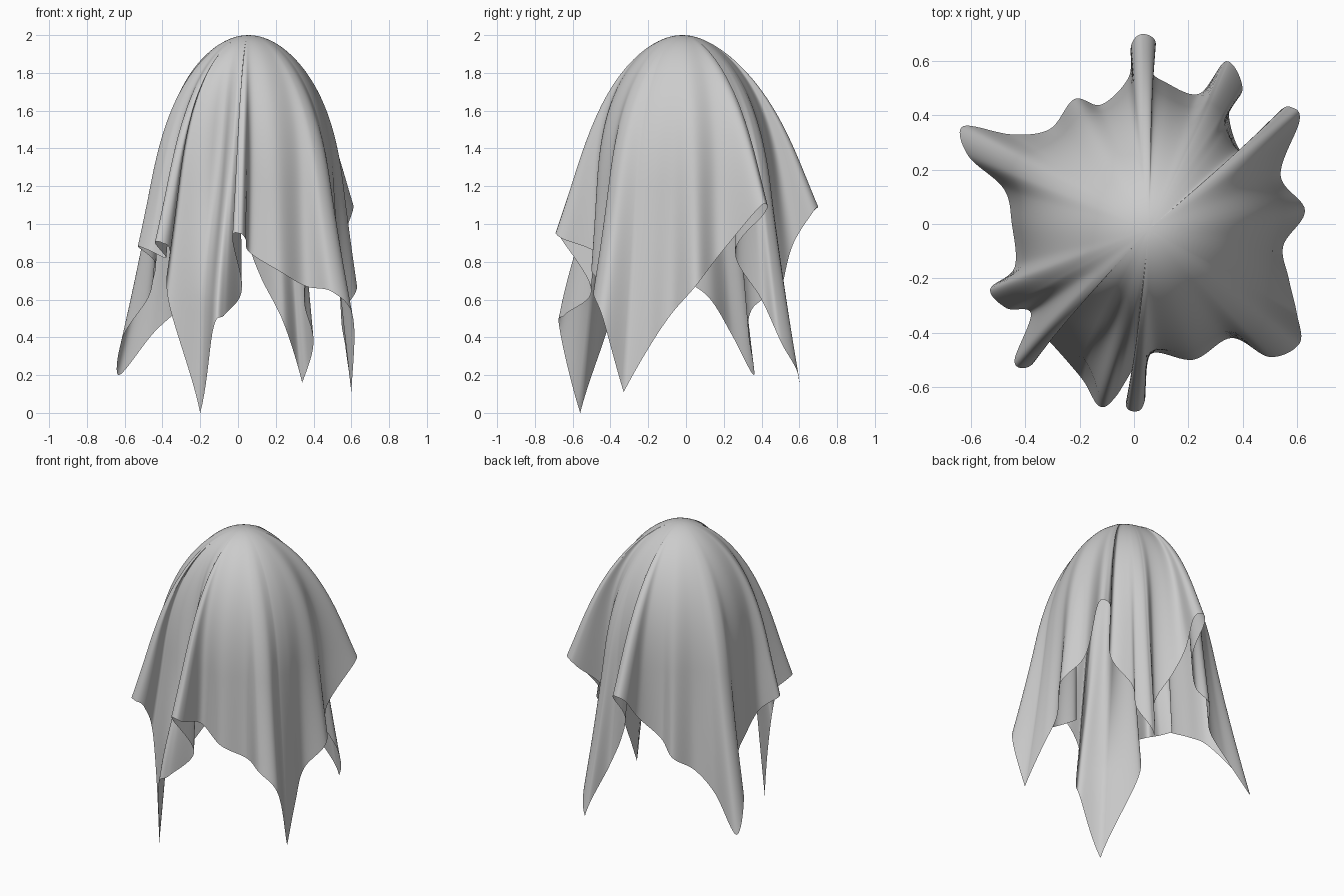
import bpy, math
from mathutils import Vector

if "Cube" in bpy.data.objects:
    bpy.data.objects.remove(bpy.data.objects["Cube"])

# Hem of the square cloth: x, y, height, counter-clockwise from the right side
HEM = [
    (.63, .05, .67), (.54, .18, .84), (.61, .38, 1.08), (.58, .43, 1.1),
    (.53, .41, 1.05), (.41, .26, .85), (.35, .40, .60), (.40, .50, .38),
    (.34, .60, .16), (.24, .48, .48), (.12, .52, .72), (.06, .57, .90),
    (.08, .67, 1.06), (.03, .70, 1.09), (-.01, .66, 1.05), (-.02, .54, .90),
    (-.12, .44, .75), (-.22, .46, .65), (-.31, .35, .55), (-.45, .33, .42),
    (-.63, .36, .20), (-.61, .25, .40), (-.48, .13, .60), (-.45, .00, .70),
    (-.44, -.16, .80), (-.53, -.24, .88), (-.47, -.31, .86), (-.38, -.33, .82),
    (-.44, -.50, .90), (-.40, -.53, .90), (-.36, -.49, .85), (-.37, -.38, .60),
    (-.20, -.56, .00), (-.13, -.67, .45), (-.07, -.64, .52), (.02, -.50, .65),
    (-.03, -.66, .92), (.01, -.69, .95), (.04, -.65, .92), (.06, -.48, .85),
    (.22, -.50, .75), (.36, -.42, .67), (.50, -.49, .64), (.61, -.44, .50),
    (.60, -.33, .11), (.57, -.20, .34), (.55, -.08, .52),
]
SUB, ROWS = 10, 70
APEX = Vector((.055, -.02, 2))


def spline(pts, sub):
    """Closed Catmull-Rom curve; the low cloth corners stay pointed in height."""
    p = [Vector(q) for q in pts]
    n, out = len(p), []
    for i in range(n):
        a, b, c, d = (p[(i + k) % n].copy() for k in (-1, 0, 1, 2))
        if b.z <= .2:
            a.z = 2 * b.z - c.z
        if c.z <= .2:
            d.z = 2 * c.z - b.z
        for k in range(sub):
            t = k / sub
            out.append(.5 * (2 * b + (c - a) * t + (2 * a - 5 * b + 4 * c - d) * t * t
                             + (3 * b - a - 3 * c + d) * t ** 3))
    return out


def head_radius(depth, ang):
    """Rounded form under the cloth, hollow between the two front folds."""
    k = min(depth / .8, 1)
    r = .435 * math.sqrt(max(0, 1 - (1 - k) ** 2))
    dent = math.exp(-((ang + math.radians(111)) / .24) ** 2)
    return r * (1 - .32 * dent * math.sin(math.pi * min(depth / 1.4, 1)))


hem = spline(HEM, SUB)
low = min(p.z for p in hem)
n = len(hem)

# Smoothed directions spread the folds evenly over the head
dirs = [(Vector((p.x, p.y)) - APEX.xy).normalized() for p in hem]
smooth = []
for i in range(n):
    s = Vector((0, 0))
    for k in range(-18, 19):
        s += dirs[(i + k) % n] * (1 + math.cos(math.pi * k / 19))
    smooth.append(s.normalized())

# Rings of cloth from the crown down to the hem
verts, faces = [APEX.copy()], []
for j in range(1, ROWS + 1):
    t = (j / ROWS) ** 1.6
    for i, h in enumerate(hem):
        depth = (2 - (h.z - low)) * t
        d = smooth[i]
        b = t ** 1.35
        body = d * head_radius(depth, math.atan2(d.y, d.x)) + APEX.xy
        pos = body * (1 - b) + h.xy * b
        verts.append(Vector((pos.x, pos.y, 2 - depth)))
for i in range(n):
    faces.append((0, 1 + i, 1 + (i + 1) % n))
for j in range(ROWS - 1):
    a, c = 1 + j * n, 1 + (j + 1) * n
    for i in range(n):
        k = (i + 1) % n
        faces.append((a + i, c + i, c + k, a + k))

mesh = bpy.data.meshes.new("draped_cloth")
mesh.from_pydata(verts, [], faces)
mesh.update()
cloth = bpy.data.objects.new("draped_cloth", mesh)
bpy.context.collection.objects.link(cloth)
for f in mesh.polygons:
    f.use_smooth = True
